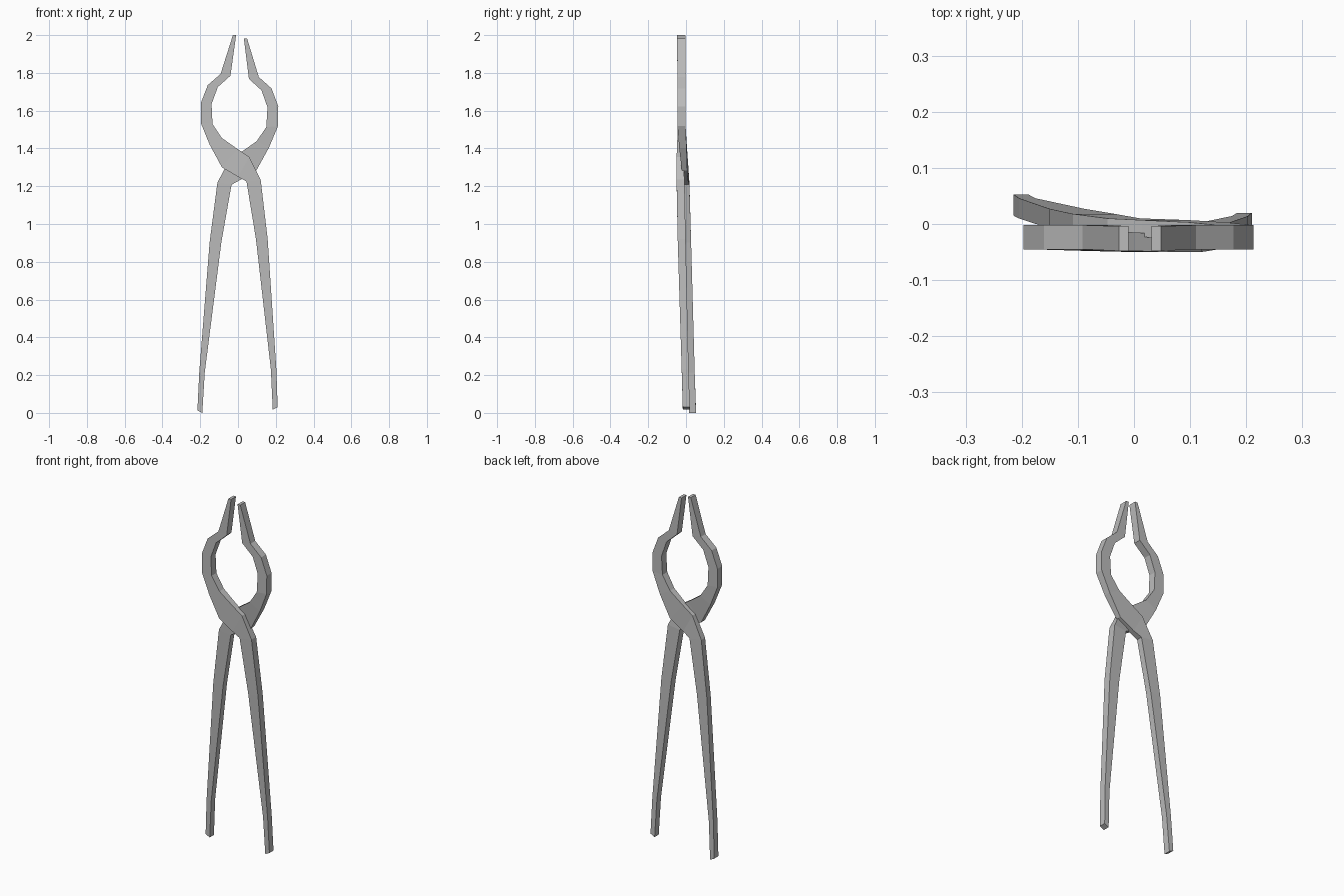
import bpy
import bmesh

cube = bpy.data.objects.get("Cube")
if cube:
    bpy.data.objects.remove(cube)

steel = bpy.data.materials.new("grey steel")
steel.use_nodes = True
steel.diffuse_color = (0.5, 0.5, 0.5, 1)
steel.node_tree.nodes["Principled BSDF"].inputs["Base Color"].default_value = (0.5, 0.5, 0.5, 1)

# Stations from jaw tip to handle end: outer x, z, inner x, z
OUTLINE = [
    (-.027, 2.0, -.01, 2.0), (-.092, 1.795, -.04, 1.785),
    (-.16, 1.735, -.107, 1.725), (-.197, 1.64, -.14, 1.635),
    (-.197, 1.535, -.135, 1.53), (-.15, 1.42, -.085, 1.455),
    (-.085, 1.30, 0, 1.395), (.0, 1.25, .06, 1.355),
    (.045, 1.225, .12, 1.235), (.095, .92, .157, .92),
    (.174, .23, .203, .23), (.184, .017, .21, .03)]

# Front and back depth at each station
FRONT_DEPTH = [(-.048, -.004)] + [(-.045, -.002)] * 4 + [
    (-.046, -.006), (-.048, -.015), (-.05, -.018), (-.05, -.008),
    (-.044, -.002), (-.023, .014), (-.017, .02)]
BACK_DEPTH = [(-.048, -.004)] + [(-.045, -.002)] * 4 + [
    (-.036, .003), (-.022, .007), (-.018, .01), (-.016, .018),
    (-.008, .027), (.01, .046), (.015, .053)]


def sweep_half(name, depth, mirrored):
    """Bridge four-sided sections along one arm of the tool."""
    def place(x, y, z):
        if mirrored:
            return (-x + .013 * (z - .4), y, z - .017)
        return (x, y, z)

    bm = bmesh.new()
    rings = []
    for (xo, zo, xi, zi), (front, back) in zip(OUTLINE, depth):
        corners = [(xo, front, zo), (xi, front, zi), (xi, back, zi), (xo, back, zo)]
        rings.append([bm.verts.new(place(*c)) for c in corners])
    for a, b in zip(rings, rings[1:]):
        for i in range(4):
            j = (i + 1) % 4
            bm.faces.new((a[i], a[j], b[j], b[i]))
    bm.faces.new(rings[0])
    bm.faces.new(rings[-1])
    bmesh.ops.recalc_face_normals(bm, faces=bm.faces)
    mesh = bpy.data.meshes.new(name)
    bm.to_mesh(mesh)
    bm.free()
    mesh.materials.append(steel)
    bpy.context.collection.objects.link(bpy.data.objects.new(name, mesh))


# Two crossing arms, one passing in front of the other at the pivot
sweep_half("front_arm", FRONT_DEPTH, False)
sweep_half("back_arm", BACK_DEPTH, True)
